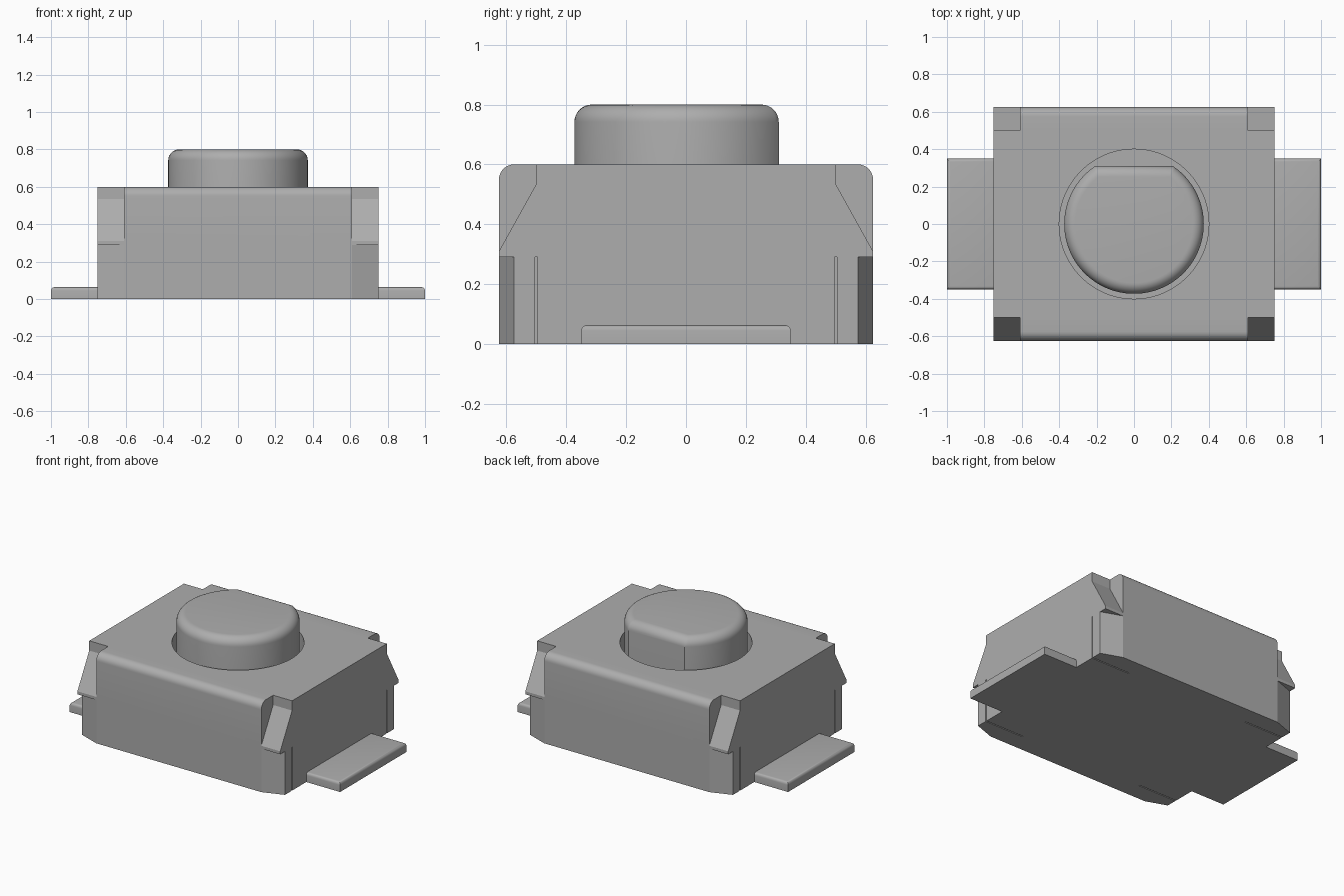
import bpy, bmesh, math
from mathutils import Vector

if "Cube" in bpy.data.objects:
    bpy.data.objects.remove(bpy.data.objects["Cube"])

grey = bpy.data.materials.new("mid_grey")
grey.use_nodes = True
COLOUR = (0.42, 0.42, 0.42, 1)
grey.diffuse_color = COLOUR
grey.node_tree.nodes["Principled BSDF"].inputs["Base Color"].default_value = COLOUR


def prism(name, outline, direction, round_top=0, segments=6):
    """Extrude a closed outline along a vector, optionally rounding the top rim."""
    bm = bmesh.new()
    face = bm.faces.new([bm.verts.new(p) for p in outline])
    moved = bmesh.ops.extrude_face_region(bm, geom=[face])["geom"]
    bmesh.ops.translate(bm, vec=Vector(direction),
                        verts=[v for v in moved if isinstance(v, bmesh.types.BMVert)])
    bmesh.ops.recalc_face_normals(bm, faces=bm.faces)
    if round_top:
        top = max(v.co.z for v in bm.verts)
        rim = [e for e in bm.edges if all(v.co.z > top - 1e-4 for v in e.verts)]
        bmesh.ops.bevel(bm, geom=rim, offset=round_top, segments=segments,
                        profile=0.5, affect='EDGES', clamp_overlap=True)
    mesh = bpy.data.meshes.new(name)
    bm.to_mesh(mesh)
    bm.free()
    mesh.materials.append(grey)
    obj = bpy.data.objects.new(name, mesh)
    bpy.context.collection.objects.link(obj)
    return obj


def block(name, x0, x1, y0, y1, z0, z1, **kw):
    return prism(name, [(x0, y0, z0), (x1, y0, z0), (x1, y1, z0), (x0, y1, z0)],
                 (0, 0, z1 - z0), **kw)


def circle(radius, z, flat=9, count=96):
    """Circle outline, cut straight where y exceeds flat."""
    pts = []
    limit = math.asin(min(1, flat / radius))
    start, sweep = math.pi - limit, 2 * limit + math.pi
    closed = flat >= radius
    for i in range(count):
        a = start + sweep * i / (count if closed else count - 1)
        pts.append((radius * math.cos(a), radius * math.sin(a), z))
    return pts


def smooth(obj, angle=35):
    bpy.ops.object.select_all(action='DESELECT')
    bpy.context.view_layer.objects.active = obj
    obj.select_set(True)
    bpy.ops.object.shade_smooth_by_angle(angle=math.radians(angle))


# Housing: side profile with rounded upper edges
W, D, H, R, STEP = 0.75, 0.625, 0.6, 0.05, 0.29
half = [(D, 0)]
for i in range(9):
    a = math.pi / 2 * i / 8
    half.append((D - R + R * math.cos(a), H - R + R * math.sin(a)))
profile = half + [(-y, z) for y, z in reversed(half)]
housing = prism("housing", [(-W, y, z) for y, z in profile], (2 * W, 0, 0))

# Cutters: button hole, sloped corner notches, base chamfers, thin slots
cutters = [prism("hole_cutter", circle(0.4, 0.3), (0, 0, 0.5))]
for sx in (-1, 1):
    for sy in (-1, 1):
        notch = [(0.5, 0.7), (0.5, 0.535), (D, 0.31), (0.7, 0.175), (0.7, 0.7)]
        cutters.append(prism("notch_cutter", [(sx * 0.61, sy * y, z) for y, z in notch],
                             (sx * 0.2, 0, 0)))
        chamfer = [(0.61, D), (W, 0.575), (0.82, 0.55), (0.82, 0.7), (0.61, 0.7)]
        cutters.append(prism("chamfer_cutter", [(sx * x, sy * y, -0.1) for x, y in chamfer],
                             (0, 0, STEP + 0.1)))
        cutters.append(block("slot_cutter", *sorted((sx * 0.46, sx * 0.8)),
                             *sorted((sy * 0.497, sy * 0.504)), -0.1, STEP))

bpy.context.view_layer.objects.active = housing
for cutter in cutters:
    cutter.hide_render = True
    mod = housing.modifiers.new("cut", 'BOOLEAN')
    mod.operation, mod.solver, mod.object = 'DIFFERENCE', 'EXACT', cutter
    bpy.ops.object.modifier_apply(modifier=mod.name)
    bpy.data.objects.remove(cutter)
smooth(housing, 15)

# Push button with one flat side and a rounded rim
button = prism("button", circle(0.373, 0.3, flat=0.31), (0, 0, 0.5), round_top=0.09, segments=8)
smooth(button)

# Solder tabs on both sides
for side, sx in (("left", 1), ("right", -1)):
    tab = block(side + "_tab", *sorted((sx * 0.7, sx)), -0.35, 0.35, 0, 0.063,
                round_top=0.018, segments=4)
    smooth(tab)
